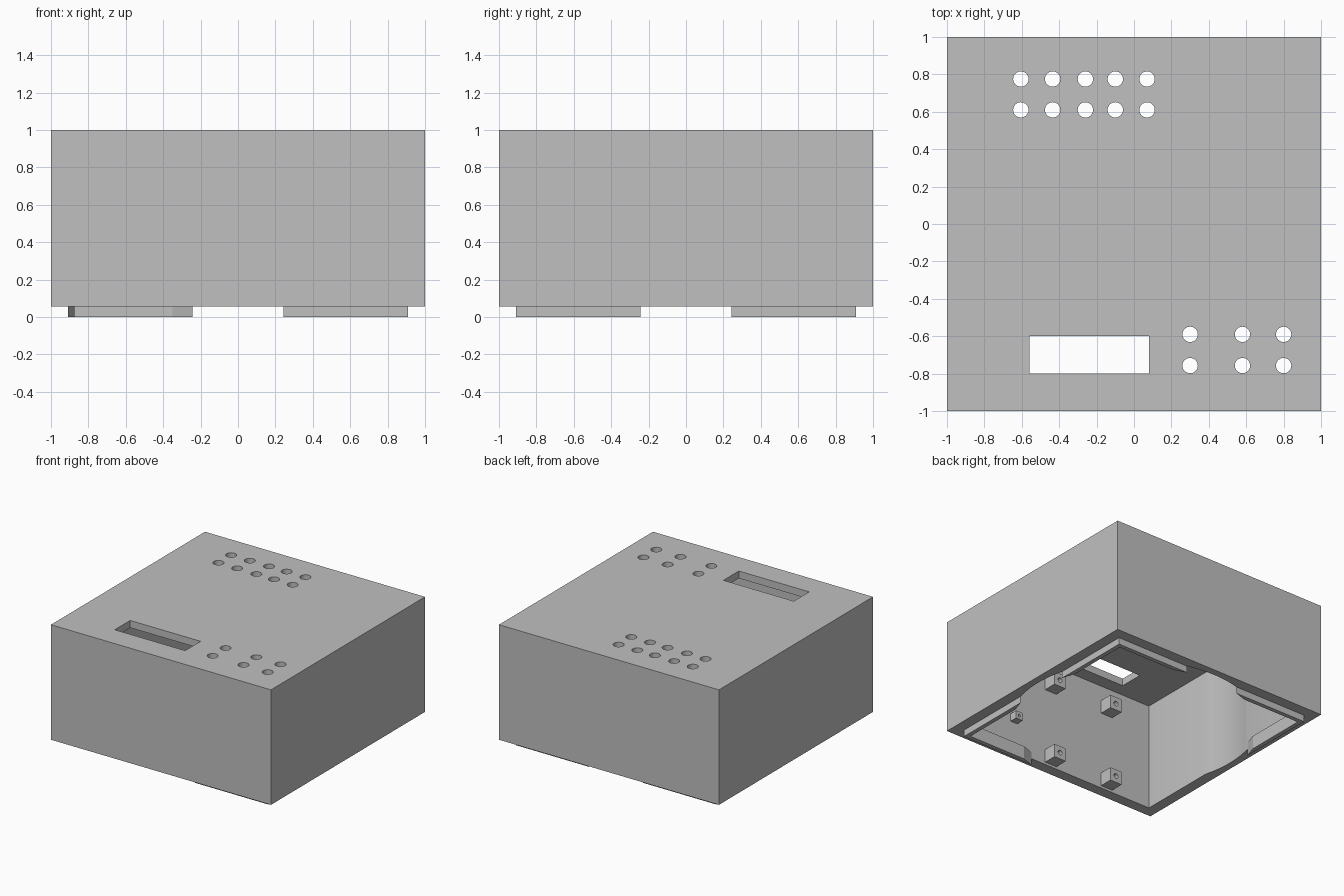
import bpy, bmesh, math
from mathutils import Matrix

if "Cube" in bpy.data.objects:
    bpy.data.objects.remove(bpy.data.objects["Cube"], do_unlink=True)

grey = bpy.data.materials.new("plain grey")
grey.use_nodes = True
grey.diffuse_color = (0.527, 0.527, 0.527, 1)
grey.node_tree.nodes["Principled BSDF"].inputs["Base Color"].default_value = grey.diffuse_color

OUT, INN, LIP = 1.0, 0.91, 0.875        # outer wall, cavity wall, lip inner face
BASE, CEIL, TOP = 0.055, 0.94, 1.0
RADIUS = 0.942                          # round bore that scoops the walls
GAP = math.sqrt(RADIUS**2 - INN**2)
GAP_IN = math.sqrt(RADIUS**2 - LIP**2)


def finish(name, bm):
    bmesh.ops.recalc_face_normals(bm, faces=bm.faces)
    mesh = bpy.data.meshes.new(name)
    bm.to_mesh(mesh)
    bm.free()
    mesh.materials.append(grey)
    obj = bpy.data.objects.new(name, mesh)
    bpy.context.collection.objects.link(obj)
    return obj


def prism(name, outline, z0, z1):
    bm = bmesh.new()
    face = bm.faces.new([bm.verts.new((x, y, z0)) for x, y in outline])
    ext = bmesh.ops.extrude_face_region(bm, geom=[face])["geom"]
    verts = [v for v in ext if isinstance(v, bmesh.types.BMVert)]
    bmesh.ops.translate(bm, verts=verts, vec=(0, 0, z1 - z0))
    return finish(name, bm)


def box(name, x0, x1, y0, y1, z0, z1):
    return prism(name, [(x0, y0), (x1, y0), (x1, y1), (x0, y1)], z0, z1)


def cylinder(name, centre, radius, depth, turn=0):
    bm = bmesh.new()
    bmesh.ops.create_cone(
        bm, cap_ends=True, segments=32, radius1=radius, radius2=radius, depth=depth,
        matrix=Matrix.Translation(centre) @ Matrix.Rotation(turn, 4, "X"))
    return finish(name, bm)


def cut(obj, cutter):
    mod = obj.modifiers.new("cut", "BOOLEAN")
    mod.operation, mod.solver, mod.object = "DIFFERENCE", "EXACT", cutter
    graph = bpy.context.evaluated_depsgraph_get()
    mesh = bpy.data.meshes.new_from_object(obj.evaluated_get(graph))
    obj.modifiers.clear()
    obj.data = mesh
    bpy.data.objects.remove(cutter, do_unlink=True)


def smooth(obj):
    bpy.ops.object.select_all(action="DESELECT")
    obj.select_set(True)
    bpy.context.view_layer.objects.active = obj
    bpy.ops.object.shade_smooth_by_angle(angle=math.radians(30))


# Open-bottomed case, its cavity scooped round on three sides
case = box("case", -OUT, OUT, -OUT, OUT, BASE, TOP)
outline = [(-INN, -INN), (INN, -INN)]
half = math.asin(GAP / RADIUS)
for side in range(3):
    mid = side * math.pi / 2
    for i in range(13):
        a = mid + half * (i / 6 - 1)
        outline.append((RADIUS * math.cos(a), RADIUS * math.sin(a)))
    if side < 2:
        outline.append((INN if side == 0 else -INN, INN))
cut(case, prism("cavity_cutter", outline, -0.1, CEIL))

# Display window and button holes in the top
cut(case, box("window_cutter", -0.56, 0.08, -0.8, -0.6, 0.9, 1.1))
back_cols = (-0.605, -0.435, -0.26, -0.1, 0.07)
front_cols = (0.3, 0.58, 0.8)
holes = [(x, y) for x in back_cols for y in (0.61, 0.775)]
holes += [(x, y) for x in front_cols for y in (-0.59, -0.757)]
for x, y in holes:
    cut(case, cylinder("hole_cutter", (x, y, TOP), 0.041, 0.3))
smooth(case)

# Locating lips in three corners
corner = [(INN, GAP), (INN, INN), (GAP, INN), (GAP_IN, LIP), (LIP, LIP), (LIP, GAP_IN)]
for name, sx, sy in (("back_left", 1, 1), ("back_right", -1, 1), ("front_left", 1, -1)):
    prism(name + "_lip", [(x * sx, y * sy) for x, y in corner], 0, 0.11)


# Screw bosses on the inside of the front wall
def boss(name, x, z, size):
    obj = box(name, x, x + size, -INN - 0.01, -INN + size, z, z + size)
    centre = (x + size / 2, -INN + size, z + size / 2)
    cut(obj, cylinder("screw_cutter", centre, size * 0.18, size * 1.6, math.pi / 2))
    smooth(obj)


for col, x in (("right", -0.55), ("middle", 0.0)):
    for row, z in (("lower", 0.075), ("upper", 0.705)):
        boss(f"{row}_{col}_boss", x, z, 0.11)
boss("small_boss", 0.385, 0.305, 0.065)
